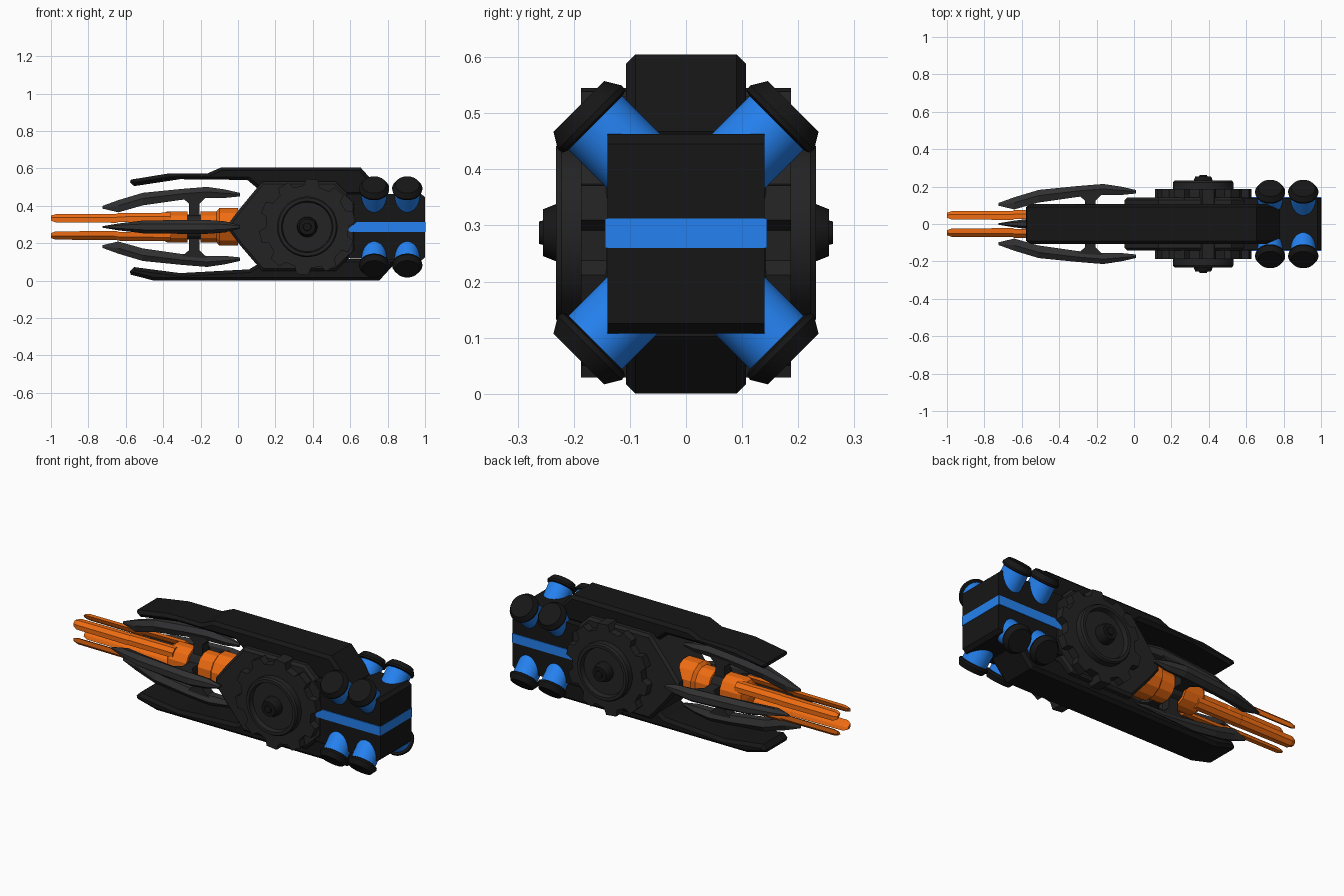
import bpy, bmesh, math
from mathutils import Matrix, Vector

if "Cube" in bpy.data.objects:
    bpy.data.objects.remove(bpy.data.objects["Cube"])

ZC = 0.287  # height of the long axis


def material(name, rgb):
    m = bpy.data.materials.new(name)
    m.diffuse_color = (*rgb, 1)
    m.use_nodes = True
    m.node_tree.nodes["Principled BSDF"].inputs["Base Color"].default_value = m.diffuse_color
    return m


BLACK = material("black", (0.008, 0.008, 0.008))
GREY = material("dark_grey", (0.017, 0.017, 0.017))
CLAW = material("claw_grey", (0.03, 0.03, 0.032))
ORANGE = material("orange", (0.86, 0.15, 0.006))
BLUE = material("blue", (0.018, 0.22, 0.87))


def finish(name, bm, mat, matrix=Matrix(), smooth=False, bevel=0):
    bmesh.ops.recalc_face_normals(bm, faces=bm.faces)
    me = bpy.data.meshes.new(name)
    if smooth:
        for f in bm.faces:
            f.smooth = True
    bm.to_mesh(me)
    bm.free()
    if smooth:
        me.set_sharp_from_angle(angle=math.radians(30))
    me.materials.append(mat)
    ob = bpy.data.objects.new(name, me)
    ob.matrix_world = matrix
    bpy.context.collection.objects.link(ob)
    if bevel:
        b = ob.modifiers.new("chamfer", 'BEVEL')
        b.width, b.segments, b.limit_method = bevel, 1, 'ANGLE'
        b.angle_limit = math.radians(60)
    return ob


def loft(name, rings, mat, **kw):
    """Skin between closed rings of 3D points and cap both ends."""
    bm = bmesh.new()
    vs = [[bm.verts.new(p) for p in r] for r in rings]
    n = len(vs[0])
    for a, b in zip(vs, vs[1:]):
        for i in range(n):
            bm.faces.new((a[i], a[(i + 1) % n], b[(i + 1) % n], b[i]))
    bm.faces.new(vs[0])
    bm.faces.new(vs[-1])
    return finish(name, bm, mat, **kw)


def prism(name, pts, half, mat, **kw):
    """Side profile (x, z) extruded across y."""
    return loft(name, [[(x, y, z) for x, z in pts] for y in (-half, half)], mat, **kw)


def lathe(name, profile, n, mat, matrix, **kw):
    """Rings of (radius, height) around local z."""
    rings = [[(r * math.cos(2 * math.pi * (i + .5) / n), r * math.sin(2 * math.pi * (i + .5) / n), h)
              for i in range(n)] for r, h in profile]
    return loft(name, rings, mat, matrix=matrix, **kw)


def aim(origin, direction):
    return Matrix.Translation(origin) @ Vector(direction).to_track_quat('Z', 'Y').to_matrix().to_4x4()


# Main hull with pointed nose
prism("hull", [(-.05, .27), (-.05, .305), (.01, .385), (.13, .53), (.52, .53), (.63, .42),
               (.63, .155), (.52, .05), (.13, .05), (.01, .19)], .143, GREY, bevel=.014)

# Armour slabs above and below
prism("top_armour", [(-.59, .537), (-.375, .572), (-.165, .572), (-.09, .605), (.655, .605),
                     (.79, .455), (.15, .455), (.05, .538), (-.31, .542), (-.555, .505)],
      .107, BLACK, bevel=.017)
prism("bottom_armour", [(-.59, .036), (-.45, 0), (.755, 0), (.86, .115), (.15, .115),
                        (.06, .06), (-.31, .04), (-.555, .072)], .107, BLACK, bevel=.017)

# Rear engine block and its stripe
prism("engine_block", [(.58, .12), (.98, .107), (1.0, .125), (1.0, .445), (.98, .463), (.58, .463)],
      .14, BLACK)
prism("blue_stripe", [(.585, .27), (.6, .26), (1.0, .26), (1.0, .312), (.635, .312), (.585, .275)],
      .1445, BLUE)
prism("stripe_back", [(.9, .26), (1.002, .26), (1.002, .312), (.9, .312)], .1425, BLUE)

# Eight diagonal thrusters
for x in (.728, .905):
    for sy in (-1, 1):
        for sz in (-1, 1):
            m = aim((x, sy * .03, ZC + sz * .064), (0, sy, sz))
            lathe("thruster_barrel", [(.068, 0), (.068, .2)], 32, BLUE, m, smooth=True)
            lathe("thruster_cap", [(.07, .186), (.079, .19), (.081, .2), (.064, .228)],
                  32, BLACK, m, smooth=True)

# Gear wheel through the hull
teeth = 10
gear = []
for i in range(teeth):
    for da, r in ((-11, .222), (-7, .258), (7, .258), (11, .222)):
        a = math.radians(84 + 360 / teeth * i + da)
        gear.append((.37 + r * math.cos(a), ZC + r * math.sin(a)))
prism("gear_wheel", gear, .187, GREY)

# Dished wheel disc and hub on each side
for s in (-1, 1):
    m = aim((.37, 0, ZC), (0, s, 0))
    lathe("wheel_disc", [(.162, .15), (.162, .222), (.155, .232), (.138, .232), (.132, .205), (.06, .205)],
          32, GREY, m, smooth=True)
    lathe("wheel_hub", [(.055, .19), (.053, .228), (.042, .255), (.022, .255), (.02, .262)],
          24, BLACK, m, smooth=True)

# Four claws around the barrel, each with a strut
stations = [(-.725, .098, .112, .004), (-.64, .078, .143, .018), (-.51, .115, .182, .034),
            (-.3, .145, .203, .037), (-.165, .155, .214, .037), (-.07, .155, .2, .03),
            (.01, .163, .182, .008)]
for k in range(4):
    m = Matrix.Translation((0, 0, ZC)) @ Matrix.Rotation(k * math.pi / 2, 4, 'X')
    rings = []
    for x, ri, ro, w in stations:
        mid = ri + (ro - ri) * .55
        rings.append([(x, -w * .45, ro), (x, w * .45, ro), (x, w, mid),
                      (x, w * .6, ri), (x, -w * .6, ri), (x, -w, mid)])
    loft("claw", rings, CLAW, matrix=m)
    prism("claw_strut", [(-.262, .06), (-.205, .06), (-.205, .125), (-.165, .165),
                         (-.31, .165), (-.262, .125)], .028, GREY, matrix=m)

# Barrel along the axis
axis = aim((0, 0, ZC), (1, 0, 0))
lathe("barrel_core", [(.03, -.42), (.075, -.4), (.085, -.38), (.085, -.27)], 12, ORANGE, axis)
lathe("barrel_clamp", [(.07, -.275), (.07, -.195)], 12, GREY, axis)
lathe("barrel_rear", [(.085, -.2), (.085, -.115), (.104, -.1), (.104, 0)], 12, ORANGE, axis)

# Four split prongs with tapered tips
section = [(.022, .07), (.05, .07), (.07, .05), (.07, .022), (.05, .03), (.03, .05)]
for k in range(4):
    m = Matrix.Translation((0, 0, ZC)) @ Matrix.Rotation(k * math.pi / 2, 4, 'X')
    rings = []
    for x, grow, f in ((-1.0, 0, .55), (-.975, 0, .92), (-.65, 0, 1), (-.64, .004, 1), (-.36, .006, 1)):
        rings.append([(x, .048 + (y - .048) * f + grow, .048 + (z - .048) * f + grow) for y, z in section])
    loft("prong", rings, ORANGE, matrix=m)
